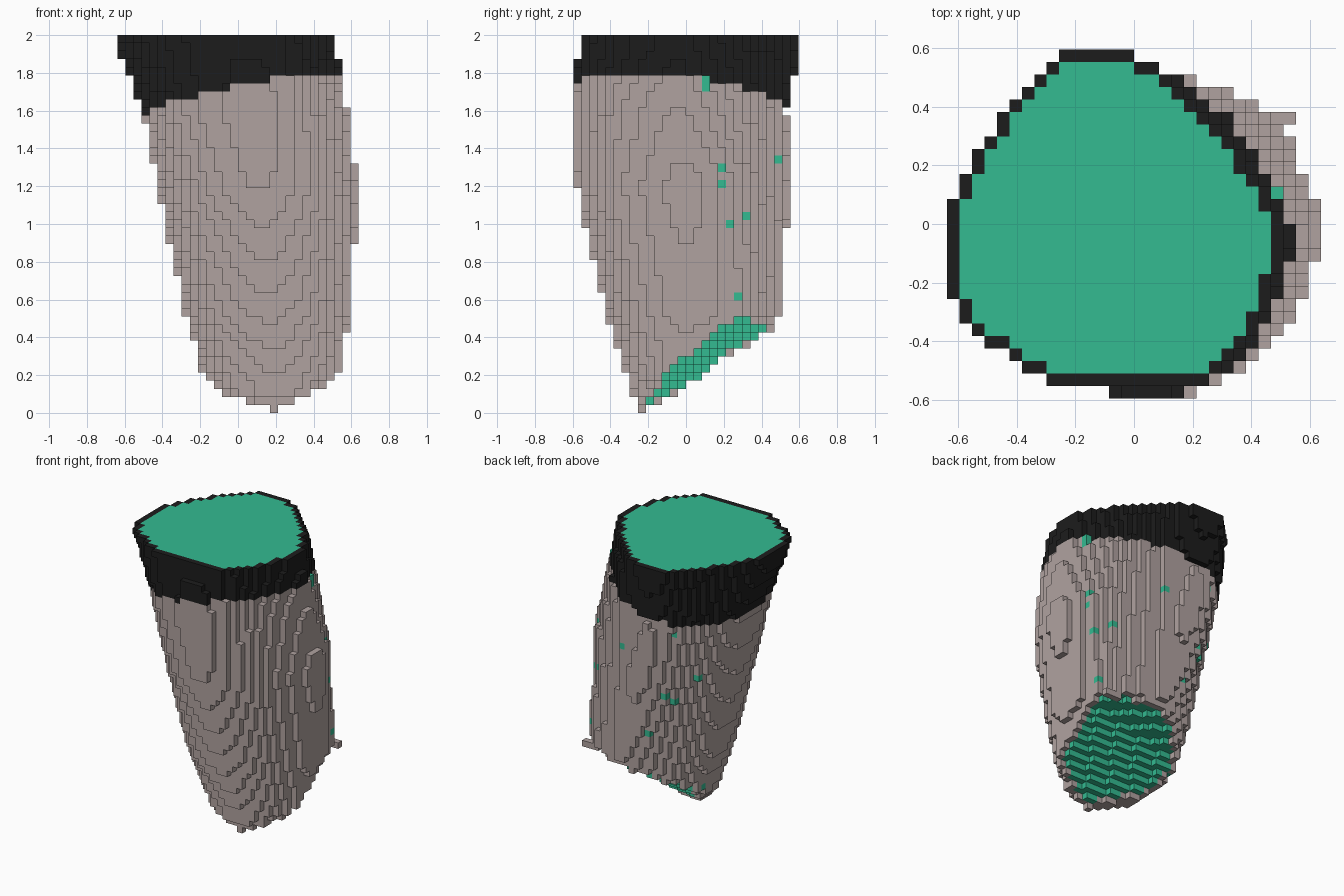
import bpy, bmesh, random
from mathutils import Vector

if "Cube" in bpy.data.objects:
    bpy.data.objects.remove(bpy.data.objects["Cube"], do_unlink=True)

random.seed(4)
V = 2 / 47                      # edge of one block
NX, NY, NZ = 30, 28, 47
STEPS = [(1, 0, 0), (-1, 0, 0), (0, 1, 0), (0, -1, 0), (0, 0, 1), (0, 0, -1)]

# Outlines of the sleeve at a few heights, counter-clockwise from the -x front corner
SECTIONS = [
    (0.02, [(.16, -.22), (.17, -.245), (.20, -.26), (.24, -.25), (.26, -.22),
            (.26, -.18), (.25, -.15), (.22, -.13), (.18, -.13), (.16, -.17)]),
    (0.10, [(-.06, -.15), (.04, -.25), (.20, -.29), (.34, -.25), (.43, -.13),
            (.43, .05), (.38, .20), (.28, .27), (.10, .27), (-.06, .10)]),
    (0.20, [(-.16, -.10), (-.05, -.24), (.20, -.315), (.40, -.25), (.53, -.10),
            (.53, .10), (.48, .30), (.35, .40), (.10, .40), (-.16, .18)]),
    (0.55, [(-.27, -.10), (-.15, -.32), (.17, -.43), (.45, -.31), (.58, -.10),
            (.585, .10), (.53, .30), (.33, .45), (.08, .48), (-.25, .22)]),
    (1.20, [(-.40, -.18), (-.21, -.46), (.12, -.582), (.45, -.44), (.61, -.15),
            (.625, .08), (.48, .31), (.22, .47), (-.08, .54), (-.38, .24)]),
    (1.60, [(-.48, -.22), (-.27, -.50), (.13, -.60), (.43, -.42), (.56, -.15),
            (.56, .05), (.38, .33), (.12, .50), (-.22, .505), (-.48, .22)]),
    (2.00, [(-.62, -.28), (-.26, -.545), (.22, -.545), (.39, -.38), (.49, -.15),
            (.49, .03), (.25, .37), (0, .575), (-.26, .575), (-.62, .10)]),
]


def centre(c):
    return ((c[0] + .5 - NX / 2) * V, (c[1] + .5 - NY / 2) * V, (c[2] + .5) * V)


def rounded(points, n=6):
    # closed smooth curve through the points
    pts = [Vector(p) for p in points]
    out = []
    for i, p in enumerate(pts):
        before, q, after = pts[i - 1], pts[(i + 1) % len(pts)], pts[(i + 2) % len(pts)]
        m0, m1 = (q - before) / 2, (after - p) / 2
        for s in range(n):
            t = s / n
            out.append(p * (2*t**3 - 3*t**2 + 1) + m0 * (t**3 - 2*t**2 + t)
                       + q * (3*t**2 - 2*t**3) + m1 * (t**3 - t**2))
    return [tuple(p) for p in out]


def outline(z):
    for (z0, a), (z1, b) in zip(SECTIONS, SECTIONS[1:]):
        if z <= z1:
            t = (z - z0) / (z1 - z0)
            return rounded([(p[0] + (q[0] - p[0]) * t, p[1] + (q[1] - p[1]) * t)
                            for p, q in zip(a, b)])


def inside(x, y, poly):
    hit = False
    for (x0, y0), (x1, y1) in zip(poly, poly[1:] + poly[:1]):
        if (y0 > y) != (y1 > y) and x < x0 + (y - y0) * (x1 - x0) / (y1 - y0):
            hit = not hit
    return hit


def add(c, d):
    return (c[0] + d[0], c[1] + d[1], c[2] + d[2])


# Whole rounded form, before the slanted cut at the lower back
hull = set()
for k in range(NZ):
    poly = outline((k + .5) * V)
    for i in range(NX):
        for j in range(NY):
            x, y, _ = centre((i, j, k))
            if inside(x, y, poly):
                hull.add((i, j, k))


def above_cut(c):
    # steep near the tip, flatter towards the back
    x, y, z = centre(c)
    return z > min(.85 * (y + .25), .33 + .30 * y) + .25 * (x - .2)


def is_core(c):
    # filling: every neighbour is in the hull, and the top is left open
    return all(add(c, d) in hull or add(c, d)[2] == NZ for d in STEPS)


def in_band(c):
    x, y, z = centre(c)
    return z > 1.68 + .20 * x - .09 * y


solid = {c for c in hull if above_cut(c)}
parts = {"filling": set(), "band": set(), "wrap": set()}
for c in sorted(solid):
    x, y, z = centre(c)
    if is_core(c):
        parts["filling"].add(c)
    elif in_band(c):
        parts["band"].add(c)
    # a few specks of filling show through the back
    elif y > .1 and random.random() < .015:
        parts["filling"].add(c)
    else:
        parts["wrap"].add(c)

# Small spur on the rim of the cut
for i in range(25, 28):
    spur = (i, 22, 11)
    solid.add(spur)
    parts["filling"].discard(spur)
    parts["wrap"].add(spur)


def material(name, rgb):
    m = bpy.data.materials.new(name)
    m.use_nodes = True
    m.diffuse_color = (*rgb, 1)
    m.node_tree.nodes["Principled BSDF"].inputs["Base Color"].default_value = (*rgb, 1)
    return m


def build(name, cells, mat):
    # Only the exposed sides of the blocks become faces
    bm = bmesh.new()
    corners = {}

    def vert(p):
        key = tuple(round(v * 2 / V) for v in p)
        if key not in corners:
            corners[key] = bm.verts.new(p)
        return corners[key]

    for c in sorted(cells):
        mid = Vector(centre(c))
        for d in STEPS:
            if add(c, d) in solid:
                continue
            n = Vector(d)
            u = Vector((d[1], d[2], d[0]))
            w = n.cross(u)
            bm.faces.new([vert(mid + (n + u * a + w * b) * V / 2)
                          for a, b in ((-1, -1), (1, -1), (1, 1), (-1, 1))])
    mesh = bpy.data.meshes.new(name)
    bm.to_mesh(mesh)
    bm.free()
    mesh.materials.append(mat)
    bpy.context.collection.objects.link(bpy.data.objects.new(name, mesh))


build("wrap", parts["wrap"], material("warm grey", (.433, .363, .350)))
build("top_band", parts["band"], material("black", (.012, .012, .012)))
build("filling", parts["filling"], material("green", (.033, .493, .284)))
